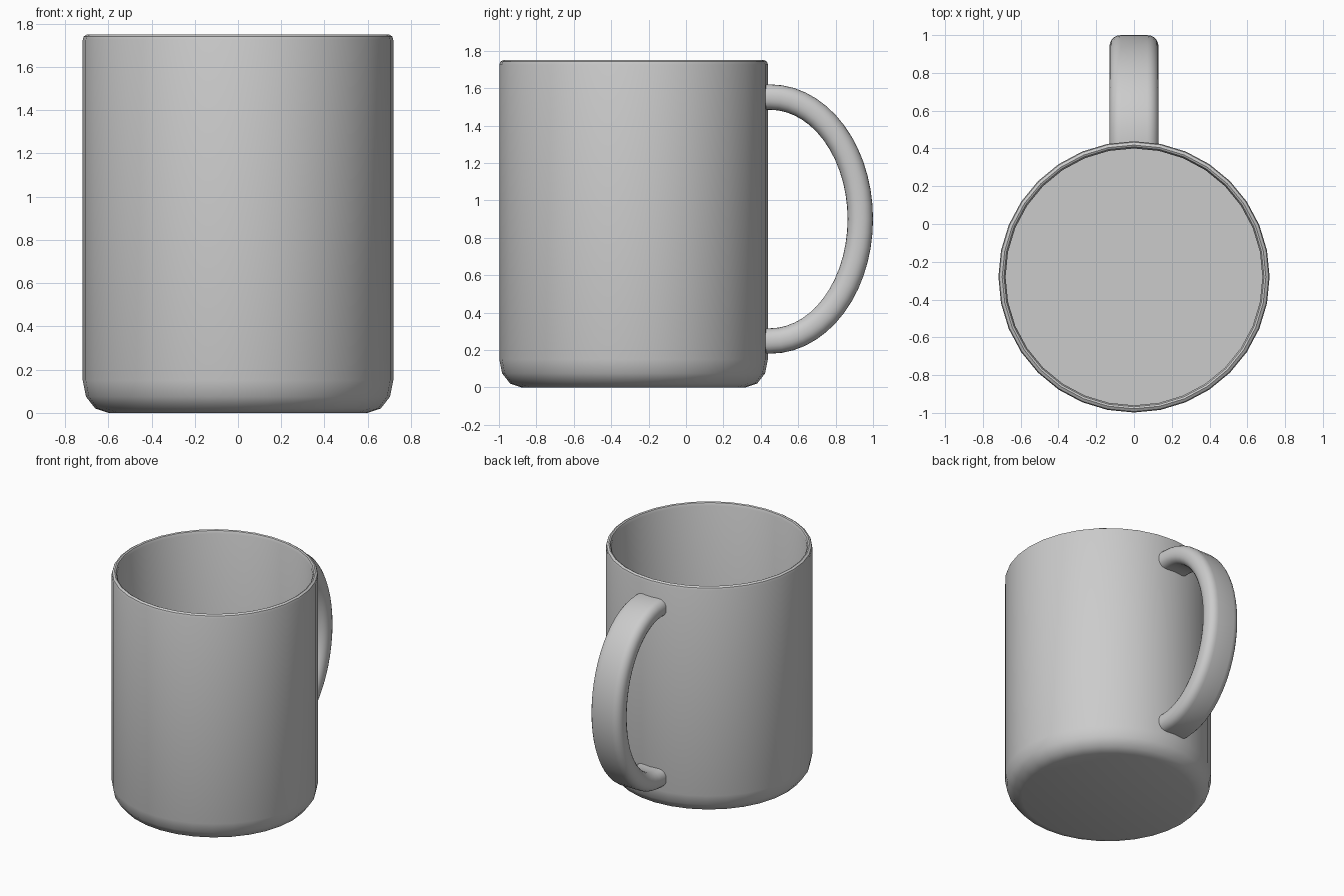
import bpy, bmesh
from math import sin, cos, pi, radians

if "Cube" in bpy.data.objects:
    bpy.data.objects.remove(bpy.data.objects["Cube"])

CY = -0.28     # body axis
SIDES = 32


def finish(name, bm, angle):
    bmesh.ops.recalc_face_normals(bm, faces=bm.faces[:])
    mesh = bpy.data.meshes.new(name)
    bm.to_mesh(mesh)
    bm.free()
    ob = bpy.data.objects.new(name, mesh)
    bpy.context.collection.objects.link(ob)
    bpy.ops.object.select_all(action='DESELECT')
    ob.select_set(True)
    bpy.context.view_layer.objects.active = ob
    bpy.ops.object.shade_smooth_by_angle(angle=radians(angle))
    return ob


def skin(name, rings, angle):
    """Bridge consecutive closed rings of points and cap both ends."""
    bm = bmesh.new()
    loops = [[bm.verts.new(p) for p in ring] for ring in rings]
    n = len(loops[0])
    for a, b in zip(loops, loops[1:]):
        for i in range(n):
            j = (i + 1) % n
            bm.faces.new((a[i], a[j], b[j], b[i]))
    bm.faces.new(loops[0])
    bm.faces.new(loops[-1])
    return finish(name, bm, angle)


# Cup body: outer wall, rounded foot, rim, inner wall and floor
profile = [(0.60, 0), (0.66, 0.02), (0.703, 0.075), (0.718, 0.15),
           (0.718, 1.725), (0.713, 1.741), (0.698, 1.75), (0.688, 1.745),
           (0.68, 1.725), (0.68, 0.09)]
rings = [[(r * cos(2 * pi * i / SIDES), CY + r * sin(2 * pi * i / SIDES), z)
          for i in range(SIDES)] for r, z in profile]
skin("cup_body", rings, 35)

# Handle: rounded flat section swept along a half ellipse
section = []
W, T, R = 0.13, 0.068, 0.06
for cx, ct, start in ((W - R, T - R, 0), (R - W, T - R, 90),
                      (R - W, R - T, 180), (W - R, R - T, 270)):
    for k in range(6):
        a = radians(start + k * 18)
        section.append((cx + R * cos(a), ct + R * sin(a)))

STEPS = 28
B, A, Y0, ZC = 0.482, 0.652, 0.45, 0.90
path = [(Y0 - 0.035, ZC - A, 0, -1)]
for k in range(STEPS + 1):
    t = -pi / 2 + pi * k / STEPS
    ny, nz = A * cos(t), B * sin(t)
    length = (ny * ny + nz * nz) ** 0.5
    path.append((Y0 + B * cos(t), ZC + A * sin(t), ny / length, nz / length))
path.append((Y0 - 0.035, ZC + A, 0, 1))
skin("handle", [[(u, y + v * ny, z + v * nz) for u, v in section]
                for y, z, ny, nz in path], 40)
